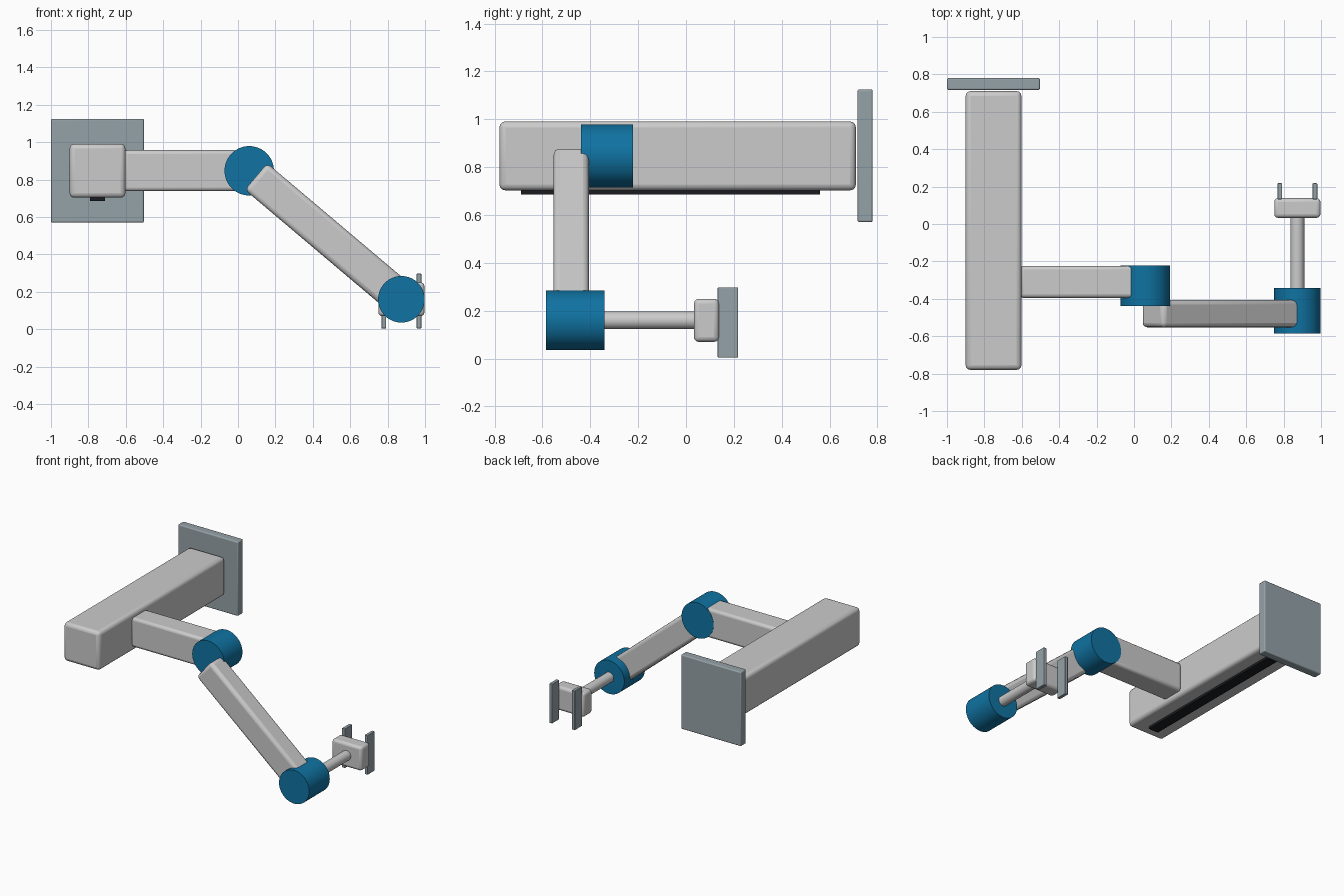
import bpy, math
from mathutils import Vector

if "Cube" in bpy.data.objects:
    bpy.data.objects.remove(bpy.data.objects["Cube"])


def material(name, rgb):
    m = bpy.data.materials.new(name)
    m.diffuse_color = (*rgb, 1)
    m.use_nodes = True
    m.node_tree.nodes["Principled BSDF"].inputs["Base Color"].default_value = m.diffuse_color
    return m


blue = material("joint_blue", (0.005, 0.17, 0.36))
steel = material("steel_grey", (0.30, 0.36, 0.39))
black = material("slot_black", (0.01, 0.012, 0.015))


def finish(name, mat):
    ob = bpy.context.object
    ob.name = name
    if mat:
        ob.data.materials.append(mat)
    bpy.ops.object.shade_smooth_by_angle(angle=math.radians(35))
    return ob


def box(name, lo, hi, bevel=0.0, mat=None, tilt=0.0):
    """Rounded box between two corners, optionally tilted about y."""
    lo, hi = Vector(lo), Vector(hi)
    bpy.ops.mesh.primitive_cube_add(size=1, location=(lo + hi) / 2)
    ob = bpy.context.object
    ob.scale = hi - lo
    bpy.ops.object.transform_apply(location=False, rotation=False, scale=True)
    ob.rotation_euler.y = tilt
    finish(name, mat)
    if bevel:
        b = ob.modifiers.new("round_edges", 'BEVEL')
        b.width, b.segments = bevel, 3
    return ob


def cyl(name, x, z, r, y0, y1, mat=None, sides=64):
    """Cylinder along y."""
    bpy.ops.mesh.primitive_cylinder_add(
        vertices=sides, radius=r, depth=y1 - y0,
        location=(x, (y0 + y1) / 2, z), rotation=(math.pi / 2, 0, 0))
    return finish(name, mat)


# Mounting plate, main beam and the dark slot under it
box("mounting_plate", (-1, 0.717, 0.57), (-0.503, 0.78, 1.125), 0.008, steel)
box("main_beam", (-0.9, -0.78, 0.703), (-0.602, 0.71, 0.991), 0.025)
box("beam_slot", (-0.79, -0.69, 0.686), (-0.71, 0.56, 0.71), 0, black)

# Upper arm and elbow joint
ex, ez = 0.06, 0.847
box("upper_arm", (-0.61, -0.395, 0.738), (0.0, -0.224, 0.957), 0.02)
cyl("elbow_joint", ex, ez, 0.132, -0.438, -0.222, blue)

# Sloping forearm between elbow and wrist
wx, wz = 0.8735, 0.16
length = math.hypot(wx - ex, wz - ez) - 0.095
mx, mz = (ex + wx) / 2, (ez + wz) / 2
box("forearm", (mx - length / 2, -0.553, mz - 0.093),
    (mx + length / 2, -0.406, mz + 0.093), 0.025,
    tilt=math.atan2(ez - wz, wx - ex))

# Wrist joint, rod and gripper
cyl("wrist_joint", wx, wz, 0.1245, -0.585, -0.341, blue)
cyl("wrist_rod", wx, wz, 0.037, -0.36, 0.05, sides=32)
box("gripper_palm", (0.75, 0.033, 0.07), (0.997, 0.138, 0.25), 0.02)
for side, s in (("left", -1), ("right", 1)):
    c = wx + s * 0.094
    box(side + "_finger", (c - 0.0125, 0.132, 0.004), (c + 0.0125, 0.218, 0.298),
        0.004, steel)
